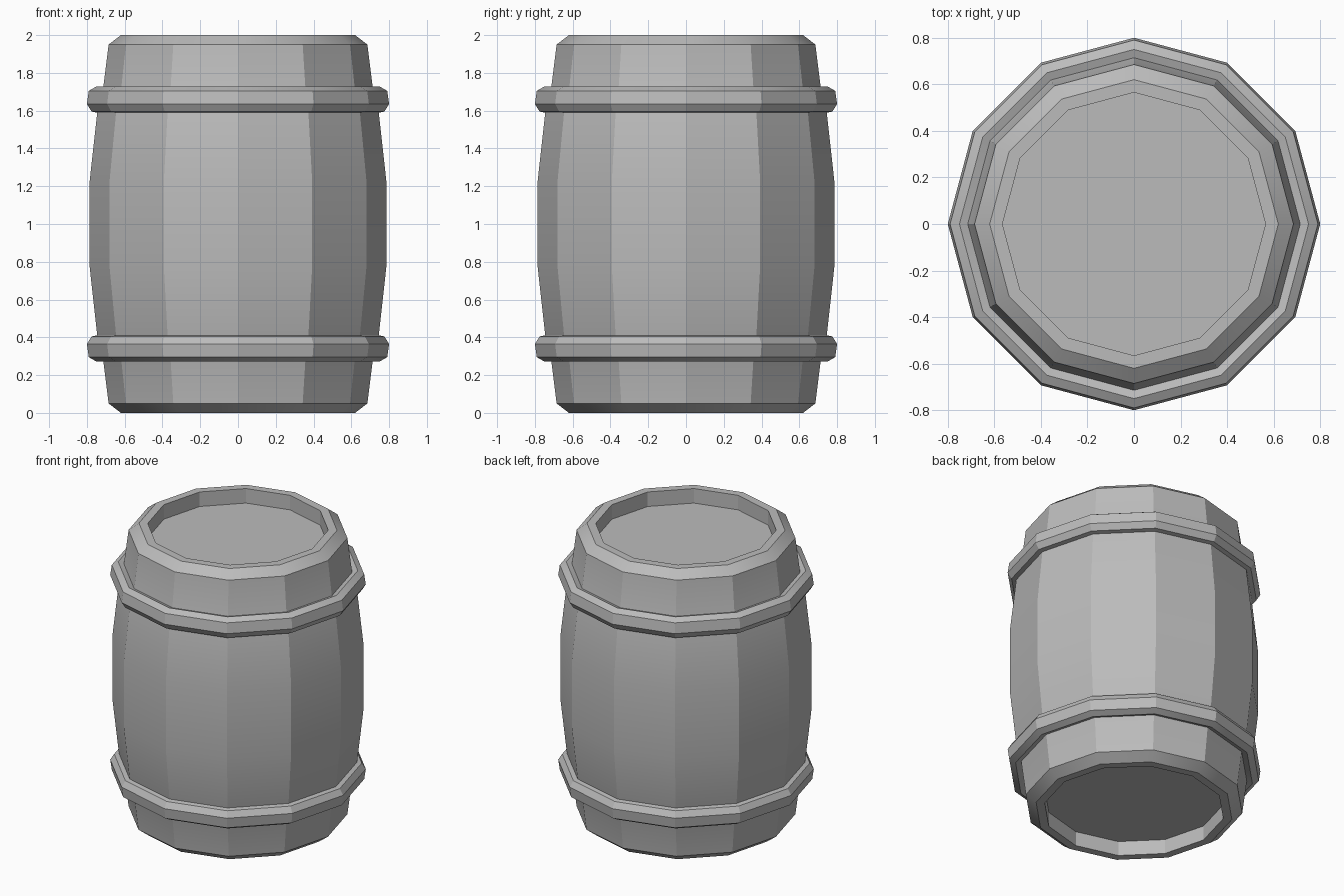
import bpy, bmesh, math

cube = bpy.data.objects.get("Cube")
if cube:
    bpy.data.objects.remove(cube, do_unlink=True)

SIDES = 12
HEIGHT = 2.0

grey = bpy.data.materials.new("plain_grey")
grey.use_nodes = True
grey.diffuse_color = (0.5, 0.5, 0.5, 1)
grey.node_tree.nodes["Principled BSDF"].inputs["Base Color"].default_value = (0.5, 0.5, 0.5, 1)


def lathe(name, profile, closed):
    """Spin (radius, z) points around z; a closed profile makes a ring, an open one gets end caps."""
    bm = bmesh.new()
    rings = []
    for r, z in profile:
        angles = [math.tau * i / SIDES for i in range(SIDES)]
        rings.append([bm.verts.new((r * math.cos(a), r * math.sin(a), z)) for a in angles])
    pairs = list(zip(rings, rings[1:]))
    if closed:
        pairs.append((rings[-1], rings[0]))
    else:
        bm.faces.new(rings[0])
        bm.faces.new(rings[-1])
    for low, high in pairs:
        for i in range(SIDES):
            j = (i + 1) % SIDES
            bm.faces.new((low[i], low[j], high[j], high[i]))
    bmesh.ops.recalc_face_normals(bm, faces=bm.faces)
    mesh = bpy.data.meshes.new(name)
    bm.to_mesh(mesh)
    bm.free()
    mesh.materials.append(grey)
    obj = bpy.data.objects.new(name, mesh)
    bpy.context.collection.objects.link(obj)
    bpy.ops.object.select_all(action='DESELECT')
    obj.select_set(True)
    bpy.context.view_layer.objects.active = obj
    bpy.ops.object.shade_smooth_by_angle(angle=math.radians(20))
    return obj


def flip(profile):
    return [(r, HEIGHT - z) for r, z in reversed(profile)]


# Barrel body with a recessed lid and base
lower_half = [(0.565, 0.1), (0.565, 0), (0.62, 0), (0.685, 0.05),
              (0.715, 0.29), (0.742, 0.38), (0.785, 0.77)]
lathe("barrel_body", lower_half + flip(lower_half), False)

# Raised hoops, mirrored about the middle
hoop = [(0.7, 0.29), (0.75, 0.272), (0.79, 0.295), (0.8, 0.365), (0.775, 0.405), (0.74, 0.412)]
lathe("lower_hoop", hoop, True)
lathe("upper_hoop", flip(hoop), True)
